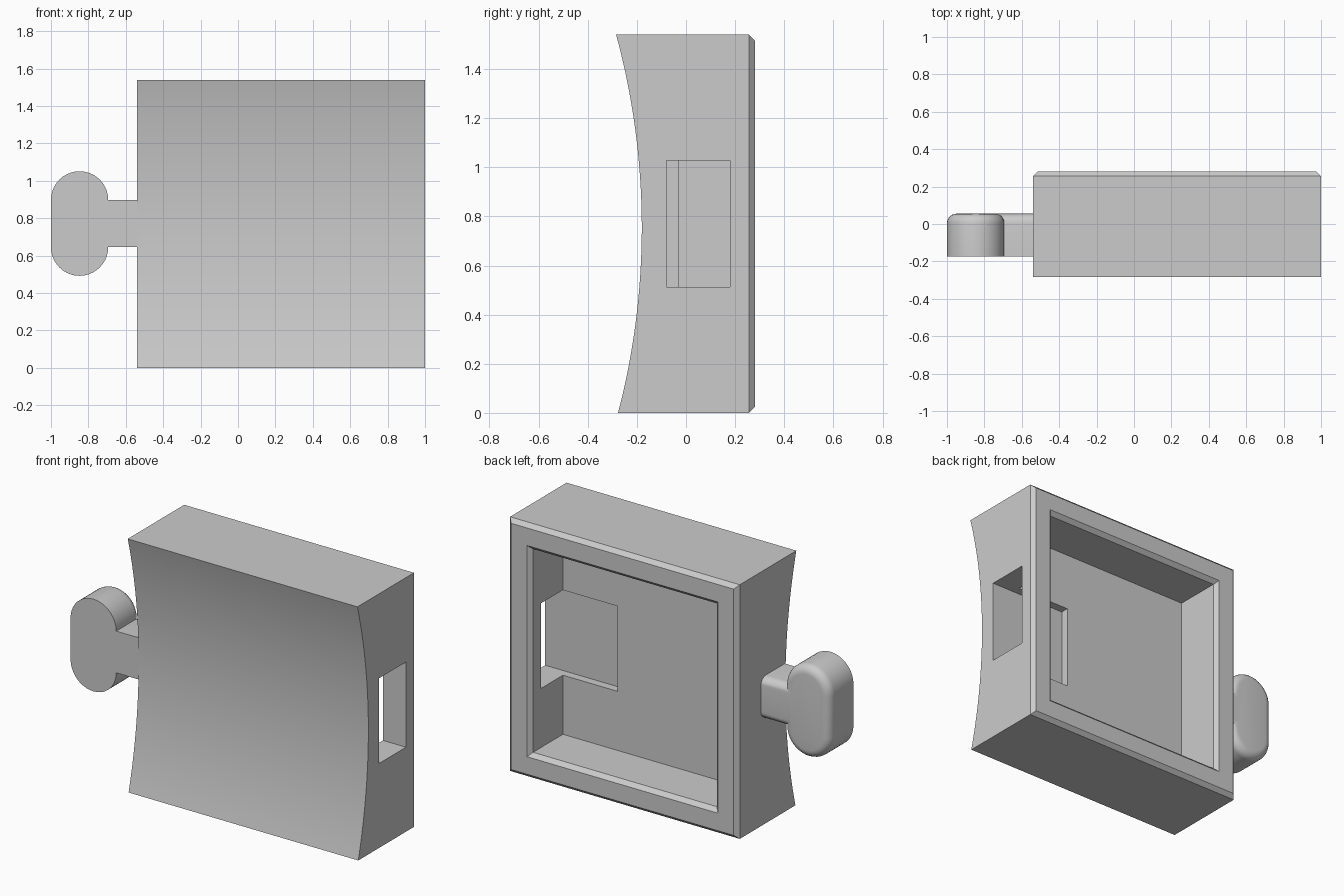
import bpy, bmesh, math

cube = bpy.data.objects.get("Cube")
if cube:
    bpy.data.objects.remove(cube, do_unlink=True)

grey = bpy.data.materials.new("light_grey")
grey.use_nodes = True
grey.diffuse_color = (0.6, 0.6, 0.6, 1)
grey.node_tree.nodes["Principled BSDF"].inputs["Base Color"].default_value = (0.6, 0.6, 0.6, 1)


def finish(bm, name):
    bmesh.ops.recalc_face_normals(bm, faces=bm.faces)
    mesh = bpy.data.meshes.new(name)
    bm.to_mesh(mesh)
    bm.free()
    mesh.materials.append(grey)
    obj = bpy.data.objects.new(name, mesh)
    bpy.context.collection.objects.link(obj)
    return obj


def loft(rings):
    """Closed solid through rings of matching points."""
    bm = bmesh.new()
    loops = [[bm.verts.new(p) for p in ring] for ring in rings]
    n = len(loops[0])
    for a, b in zip(loops, loops[1:]):
        for i in range(n):
            j = (i + 1) % n
            bm.faces.new((a[i], a[j], b[j], b[i]))
    bm.faces.new(loops[0])
    bm.faces.new(loops[-1])
    return bm


def bevel_back(bm, width, segments):
    """Bevel the outline of the rearmost face."""
    back = max(v.co.y for v in bm.verts)
    edges = [e for e in bm.edges if all(abs(v.co.y - back) < 1e-5 for v in e.verts)]
    bmesh.ops.bevel(bm, geom=edges, offset=width, offset_type='OFFSET',
                    segments=segments, profile=0.5, affect='EDGES')


def activate(obj):
    bpy.ops.object.select_all(action='DESELECT')
    obj.select_set(True)
    bpy.context.view_layer.objects.active = obj


def cut(obj, cutter):
    cutter.hide_render = True
    mod = obj.modifiers.new("cut", 'BOOLEAN')
    mod.operation = 'DIFFERENCE'
    mod.solver = 'EXACT'
    mod.object = cutter
    activate(obj)
    bpy.ops.object.modifier_apply(modifier=mod.name)
    bpy.data.objects.remove(cutter, do_unlink=True)


X0, X1, H, BACK, CHAMFER = -0.54, 1.0, 1.54, 0.28, 0.024
CX, CZ = (X0 + X1) / 2, H / 2

# Housing: concave front profile run across x, with a chamfered back rim
R, ARC_Z, ARC_Y, STEPS = 3.0, 0.755, -0.18, 40
profile = [(BACK, H), (BACK, 0)]
for i in range(STEPS + 1):
    z = H * i / STEPS
    profile.append((ARC_Y - R + math.sqrt(R * R - (z - ARC_Z) ** 2), z))
bm = loft([[(x, y, z) for y, z in profile] for x in (X0, X1)])
bevel_back(bm, CHAMFER, 1)
housing = finish(bm, "housing")


def square(y, h):
    return [(CX + sx * h, y, CZ + sz * h) for sx, sz in ((-1, -1), (1, -1), (1, 1), (-1, 1))]


# Open cavity at the back with a chamfered mouth
HALF = 0.616
FLOOR = -0.03
cut(housing, finish(loft([square(FLOOR, HALF), square(BACK - CHAMFER, HALF),
                          square(BACK, HALF + CHAMFER),
                          square(BACK + 0.02, HALF + CHAMFER + 0.02)]), "cavity_cutter"))

# Side slot that also sinks into the cavity floor
slot = [[(x, -0.08, z), (x, 0.18, z), (x, 0.18, z2), (x, -0.08, z2)]
        for x in (0.48, 1.1) for z, z2 in ((0.512, 1.028),)]
cut(housing, finish(loft(slot), "slot_cutter"))

# Side lug: rounded tab and neck in one outline, rounded over at the back
LX, LR, Z0, Z1, N = -0.847, 0.153, 0.645, 0.898, 20
outline = [(-0.48, Z0), (-0.48, Z1)]
for start, z in ((0, Z1), (math.pi, Z0)):
    for i in range(N + 1):
        a = start + math.pi * i / N
        outline.append((LX + LR * math.cos(a), z + LR * math.sin(a)))
bm = loft([[(x, y, z) for x, z in outline] for y in (-0.175, 0.055)])
bmesh.ops.remove_doubles(bm, verts=bm.verts, dist=1e-5)
bevel_back(bm, 0.05, 6)
lug = finish(bm, "side_lug")

for obj in (housing, lug):
    activate(obj)
    bpy.ops.object.shade_smooth_by_angle(angle=math.radians(30))
